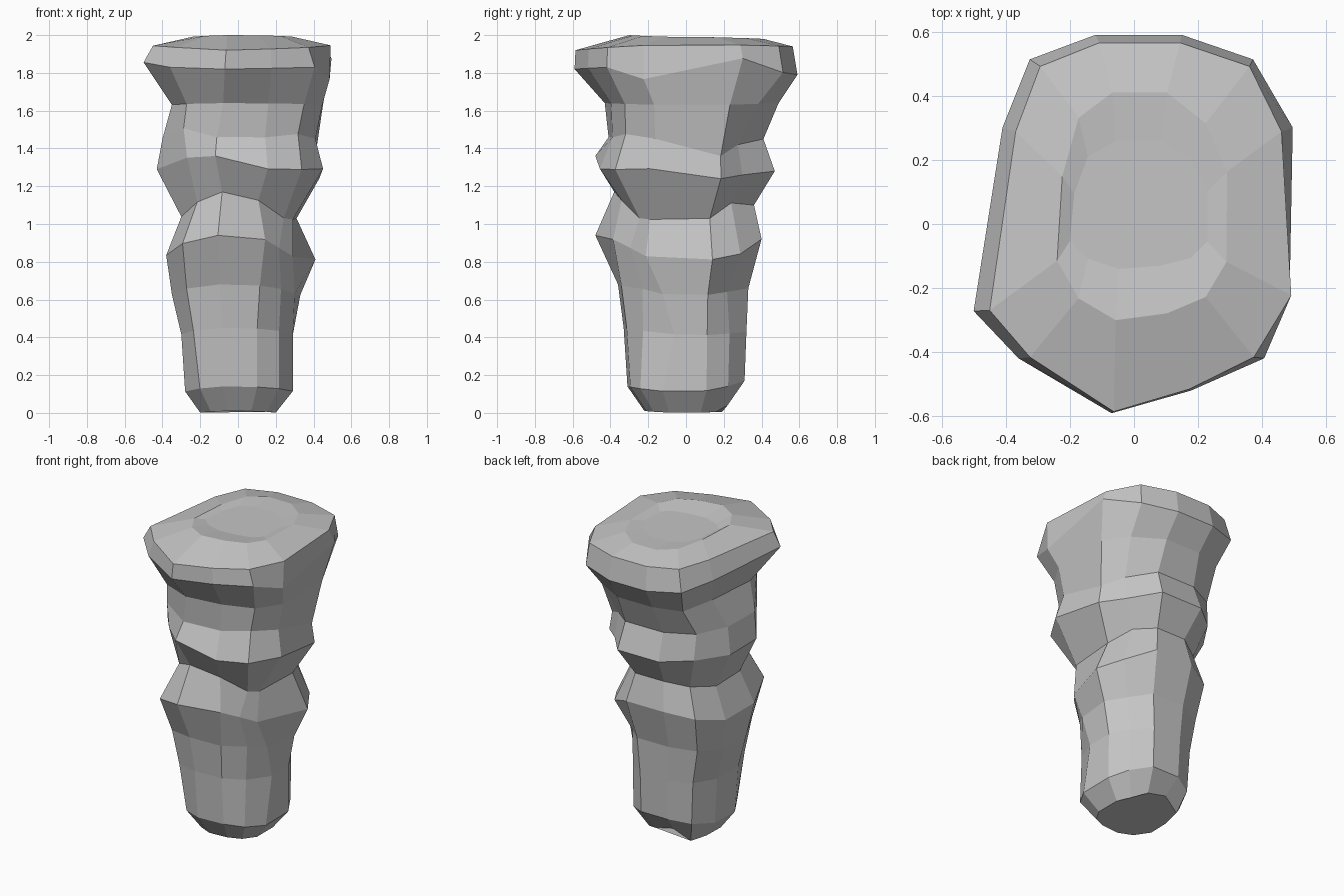
import bpy
import bmesh
from mathutils import Vector

default_cube = bpy.data.objects.get("Cube")
if default_cube:
    bpy.data.objects.remove(default_cube, do_unlink=True)

# Plan outlines in unit space, walking round from the right-hand side by the front
SHAFT_PLAN = [(-1, -.35), (-.72, -.8), (-.28, -1), (.35, -.95), (.75, -.78), (1, -.4),
              (1, .35), (.78, .72), (.38, 1), (-.3, 1), (-.75, .78), (-.98, .3)]
RIM_PLAN = [(-1, -.46), (-.72, -.71), (-.14, -1), (.36, -.88), (.82, -.71), (.98, -.38),
            (1, .51), (.75, .87), (.3, 1), (-.24, 1), (-.65, .87), (-.82, .51)]
(RIGHT_FRONT, FRONT_RIGHT, FRONT_RIDGE, FRONT_MID, FRONT_LEFT, LEFT_FRONT,
 LEFT_BACK, BACK_LEFT, BACK_MID, BACK_RIDGE, BACK_RIGHT, RIGHT_BACK) = range(12)

# Each ring: height, reach to -x, +x, -y, +y, rise at front, rise at back, rim share
RINGS = {
    "foot": (.00, .20, .20, .22, .22, .01, .01, 0),
    "ankle": (.11, .28, .29, .31, .31, .03, .06, 0),
    "shaft": (.41, .30, .29, .33, .32, .04, .02, 0),
    "upper_shaft": (.62, .35, .33, .36, .33, .06, .04, 0),
    "belly": (.82, .38, .41, .48, .40, .12, .10, 0),
    "waist": (1.02, .30, .31, .38, .36, .15, .08, 0),
    "ledge": (1.28, .43, .45, .48, .47, .08, .00, 0),
    "ledge_top": (1.45, .40, .41, .41, .41, .01, .00, 0),
    "neck": (1.63, .35, .45, .43, .49, .01, .01, .4),
    "rim": (1.84, .50, .495, .59, .59, -.02, -.05, 1),
    "rim_top": (1.95, .45, .48, .585, .565, -.03, -.01, 1),
    "lip": (1.99, .24, .29, .30, .41, .01, -.01, .3),
    "dish": (1.975, .20, .23, .14, .26, .00, .00, .3),
}

# Weathering: single corners chipped in, pushed out, raised or lowered
CHIPS = {
    "foot": {BACK_MID: (0, 0, .03), BACK_RIDGE: (0, 0, .06), BACK_RIGHT: (-.02, .02, 0)},
    "shaft": {FRONT_RIGHT: (-.02, -.01, 0), FRONT_LEFT: (0, .03, 0),
              LEFT_FRONT: (0, .07, 0)},
    "upper_shaft": {FRONT_RIGHT: (-.02, -.01, 0), FRONT_LEFT: (-.02, .05, 0),
                    LEFT_FRONT: (-.03, .02, 0), BACK_LEFT: (-.02, -.02, 0)},
    "belly": {FRONT_RIGHT: (-.02, -.01, 0), FRONT_MID: (0, .07, -.01),
              FRONT_LEFT: (-.09, .08, -.02), LEFT_FRONT: (-.12, -.02, -.01),
              LEFT_BACK: (0, 0, -.02), BACK_LEFT: (0, 0, -.03)},
    "waist": {FRONT_MID: (0, .02, -.03), FRONT_LEFT: (.01, .05, -.08),
              LEFT_FRONT: (-.02, -.04, -.02), BACK_LEFT: (-.03, -.02, .05)},
    "ledge": {RIGHT_FRONT: (0, .05, 0), FRONT_RIGHT: (.04, .05, .02),
              FRONT_MID: (0, 0, -.06), FRONT_LEFT: (0, 0, -.04),
              LEFT_BACK: (-.02, .02, -.04), BACK_LEFT: (-.04, -.04, -.02),
              BACK_RIGHT: (.03, -.03, 0)},
    "ledge_top": {FRONT_RIGHT: (0, 0, .05), FRONT_LEFT: (.01, 0, .02),
                  LEFT_BACK: (0, .04, -.09), BACK_LEFT: (-.02, -.02, -.03)},
    "neck": {FRONT_RIGHT: (-.02, -.02, 0), LEFT_BACK: (0, .03, 0),
             BACK_RIGHT: (-.03, .03, 0)},
    "rim": {RIGHT_FRONT: (0, 0, .02), LEFT_FRONT: (0, 0, -.07), LEFT_BACK: (0, 0, .05)},
    "rim_top": {FRONT_LEFT: (-.02, 0, 0), LEFT_FRONT: (.02, 0, 0), LEFT_BACK: (-.02, 0, 0)},
}


def add_ring(bm, name):
    """Place one closed loop of vertices on a blend of the two plans."""
    height, right, left, front, back, rise_front, rise_back, share = RINGS[name]
    chips = CHIPS.get(name, {})
    loop = []
    for column, (shaft, rim) in enumerate(zip(SHAFT_PLAN, RIM_PLAN)):
        x, y = Vector(shaft).lerp(Vector(rim), share)
        rise = rise_front if y < 0 else rise_back
        corner = Vector((x * (right if x < 0 else left),
                         y * (front if y < 0 else back),
                         height + rise * y * y))
        loop.append(bm.verts.new(corner + Vector(chips.get(column, (0, 0, 0)))))
    return loop


def bridge(bm, lower, upper):
    """Join two loops with quads."""
    count = len(lower)
    for i in range(count):
        j = (i + 1) % count
        bm.faces.new((lower[i], lower[j], upper[j], upper[i]))


# Rock pillar, lofted from foot to flared cap with a shallow dished top
bm = bmesh.new()
loops = [add_ring(bm, name) for name in RINGS]
for lower, upper in zip(loops, loops[1:]):
    bridge(bm, lower, upper)
bm.faces.new(list(reversed(loops[0])))
bm.faces.new(loops[-1])

bmesh.ops.recalc_face_normals(bm, faces=bm.faces)
mesh = bpy.data.meshes.new("rock_pillar")
bm.to_mesh(mesh)
bm.free()
pillar = bpy.data.objects.new("rock_pillar", mesh)
bpy.context.collection.objects.link(pillar)

# Plain grey stone
stone = bpy.data.materials.new("grey_stone")
stone.use_nodes = True
colour = (.56, .56, .56, 1)
stone.diffuse_color = colour
stone.node_tree.nodes["Principled BSDF"].inputs["Base Color"].default_value = colour
mesh.materials.append(stone)
